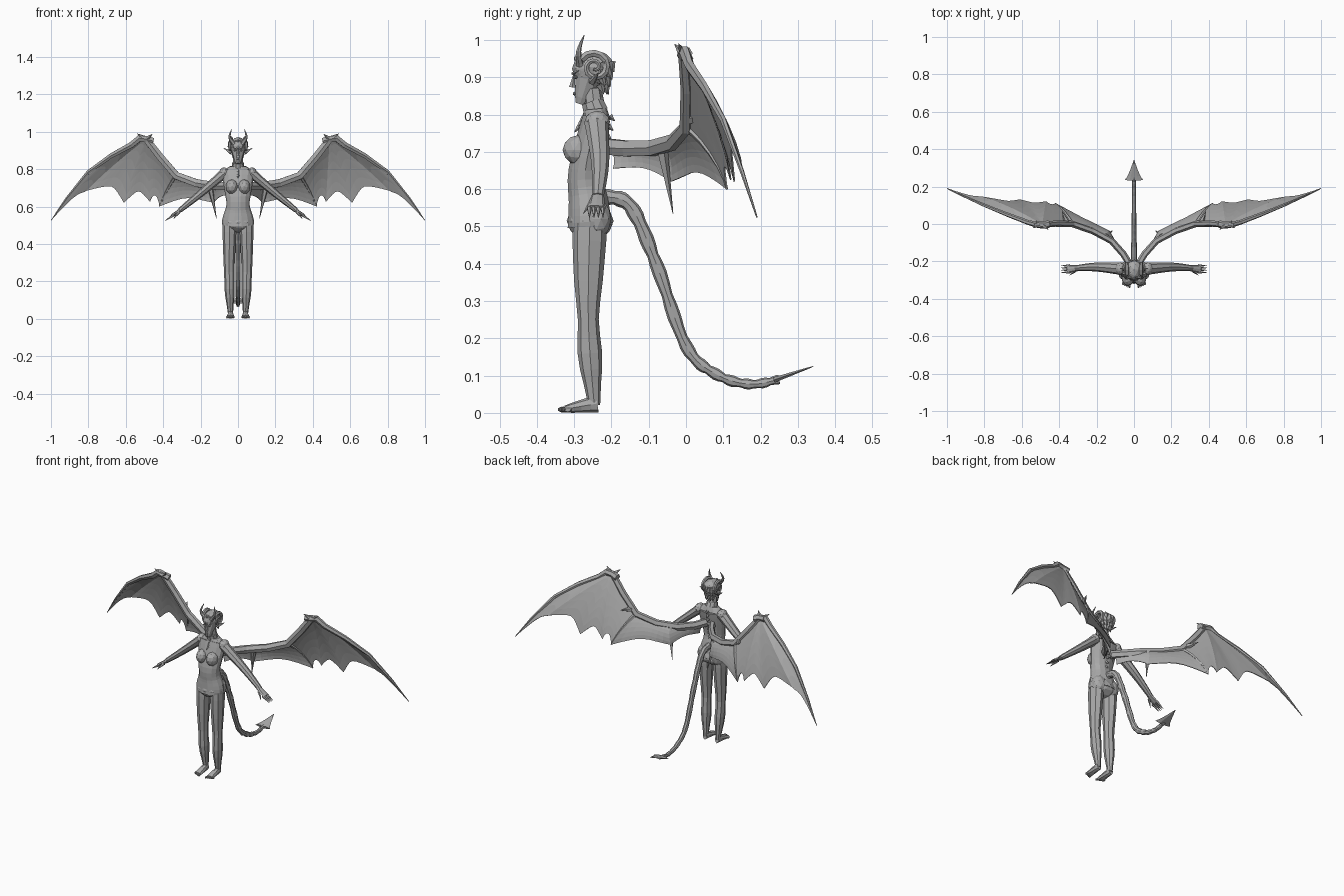
import bpy, bmesh, math
from mathutils import Vector, Matrix

if "Cube" in bpy.data.objects:
    bpy.data.objects.remove(bpy.data.objects["Cube"], do_unlink=True)

SIDE, FRONT, UP = Vector((1, 0, 0)), Vector((0, 1, 0)), Vector((0, 0, 1))
GREY = (.4, .4, .4, 1)
grey = bpy.data.materials.new("plain_grey")
grey.use_nodes = True
grey.diffuse_color = GREY
grey.node_tree.nodes["Principled BSDF"].inputs["Base Color"].default_value = GREY


def finish(name, bm, mirror):
    """Turn the bmesh into an object, doubled across the middle for paired parts."""
    bmesh.ops.recalc_face_normals(bm, faces=bm.faces[:])
    mesh = bpy.data.meshes.new(name)
    bm.to_mesh(mesh)
    bm.free()
    mesh.materials.append(grey)
    part = bpy.data.objects.new(name, mesh)
    bpy.context.collection.objects.link(part)
    if mirror:
        part.modifiers.new("Mirror", 'MIRROR').use_mirror_merge = False
    return part


def spline(points, steps):
    """Sample a smooth curve that passes through every point."""
    points = [Vector(p) for p in points]
    padded = [points[0]] + points + [points[-1]]
    samples = []
    for before, start, end, after in zip(padded, padded[1:], padded[2:], padded[3:]):
        for step in range(steps):
            f = step / steps
            leave, arrive = (end - before) / 2, (after - start) / 2
            ease = f * f * (3 - 2 * f)
            samples.append(start.lerp(end, ease) + leave * f * (1 - f) ** 2
                           - arrive * f * f * (1 - f))
    return samples + [points[-1]]


def taper(start, end):
    return lambda t: start + (end - start) * t


def bump(t, centre):
    return math.exp(-(9 * (t - centre)) ** 2)


def tube(name, points, radius, width=None, ref=SIDE, steps=4, sides=8):
    """Skin rings along a path; width is measured along ref, radius across it."""
    bm = bmesh.new()
    path = spline(points, steps)
    last = len(path) - 1
    rings = []
    for i, centre in enumerate(path):
        t = i / last
        heading = (path[min(i + 1, last)] - path[max(i - 1, 0)]).normalized()
        across = (ref - heading * ref.dot(heading)).normalized()
        over = heading.cross(across) * radius(t)
        across *= (width or radius)(t)
        angles = [math.tau * k / sides for k in range(sides)]
        rings.append([bm.verts.new(centre + across * math.cos(a) + over * math.sin(a))
                      for a in angles])
    for ring, following in zip(rings, rings[1:]):
        for k in range(sides):
            n = (k + 1) % sides
            bm.faces.new((ring[k], ring[n], following[n], following[k]))
    bm.faces.new(rings[0])
    bm.faces.new(rings[-1])
    return finish(name, bm, any(p[0] for p in points))


def ball(name, centre, size, detail=2):
    bm = bmesh.new()
    place = Matrix.Translation(centre) @ Matrix.Diagonal((*size, 1))
    bmesh.ops.create_icosphere(bm, subdivisions=detail, radius=1, matrix=place)
    return finish(name, bm, centre[0] > 0)


def spike(name, start, end, radius, ref=SIDE):
    return tube(name, (start, end), taper(radius, .001), ref=ref, steps=1, sides=5)


# Torso: wide at hips and shoulders, narrow at the waist
tube("torso", [(0, -.257, .5), (0, -.262, .57), (0, -.27, .65), (0, -.24, .79)],
     taper(.062, .038), lambda t: .074 + .012 * math.cos(math.tau * (1.1 * t - .1)), sides=14)
ball("pelvis", (0, -.257, .515), (.085, .063, .055))
tube("shoulders", [(0, -.24, .785), (0, -.243, .815)], taper(.038, .03), taper(.083, .045), sides=12)
ball("shoulder", (.074, -.238, .782), (.026, .034, .028))
tube("neck", [(0, -.243, .8), (0, -.252, .87)], taper(.03, .025))
ball("chest", (.033, -.289, .705), (.033, .042, .04))
ball("buttock", (.042, -.24, .52), (.043, .04, .055))


# Legs with narrow knees and a calf bulge, then feet and toes
def leg_width(t):
    return (.042 - .029 * t + .005 * bump(t, .7)) * min(1, .6 + 4 * t)


tube("leg", [(.045, -.257, .54), (.047, -.262, .25), (.04, -.246, .02)],
     lambda t: 1.22 * leg_width(t) - .006 * bump(t, .48), leg_width, steps=6)
tube("foot", [(.04, -.238, .025), (.04, -.325, .01)], taper(.025, .009), taper(.014, .023))
for i in range(5):
    ball("toe", (.023 + .009 * i, -.333 + .004 * i, .009), (.005, .012, .008), 1)

# Arms, hands and fingers
tube("arm", [(.07, -.24, .78), (.2, -.23, .67), (.31, -.236, .58)],
     taper(.027, .013), taper(.033, .015), FRONT)
tube("palm", [(.3, -.236, .585), (.355, -.241, .55)], taper(.011, .008), taper(.016, .024), FRONT)
for i in range(4):
    y = -.259 + .012 * i
    spike("finger", (.345, y, .553), (.39, y, .524), .008, FRONT)
spike("thumb", (.315, -.25, .57), (.345, -.275, .535), .009, FRONT)

# Head and face
ball("skull", (0, -.25, .923), (.041, .056, .047))
tube("face", [(0, -.258, .91), (0, -.284, .828)], taper(.044, .013), taper(.04, .012), sides=10)
spike("nose", (0, -.305, .873), (0, -.3, .912), .009)
ball("lips", (0, -.298, .856), (.011, .006, .006), 1)
ball("eye", (.017, -.296, .9), (.008, .006, .005), 1)
spike("brow", (.005, -.303, .91), (.032, -.288, .917), .005)
spike("ear", (.036, -.252, .888), (.076, -.235, .912), .011, FRONT)

# Hair: a cap, rows of short pointed locks and curls on the forehead
ball("hair_cap", (0, -.242, .928), (.044, .05, .043))
for row in range(4):
    for k in range(3):
        shrink = .042 - .005 * row
        x, y = shrink * math.sin(k / 2), -.243 + shrink * math.cos(k / 2)
        z = .94 - .02 * row
        spike("hair_lock", (x, y, z), (x * 1.1, y + .008, z - .026), .013)
for k in range(3):
    ball("fringe_curl", (.013 * k, -.29 + .006 * k, .95 - .004 * k), (.009, .012, .01), 1)

# Upright horns and curled side horns
tube("upright_horn", [(.022, -.283, .935), (.045, -.288, .97), (.034, -.273, 1.013)],
     taper(.013, .001), ref=FRONT, sides=7)
curl = []
for i in range(23):
    t = i / 22
    turn = 2.6 - 11 * t
    reach = .041 - .036 * t
    curl.append((.036 + .016 * t, -.245 + reach * math.cos(turn), .927 + reach * math.sin(turn)))
tube("curled_horn", curl, taper(.011, .004), steps=1, sides=6)

# Collar, chest ornament and spine studs
tube("collar", [(0, -.241, .805), (0, -.252, .836)], taper(.035, .03), steps=2, sides=10)
for i in range(4):
    y, z = -.268 - .006 * i, .803 - .012 * i
    spike("chest_ornament", (0, y, z), (0, y - .013, z - .014), .008)
for i in range(8):
    y, z = -.205 - .004 * i, .795 - .026 * i
    spike("spine_stud", (0, y, z), (0, y + .014, z - .012), .01)

# Ridged tail ending in a flat spade
tube("tail", [(0, -.225, .58), (0, -.15, .555), (0, -.08, .4), (0, 0, .18),
              (0, .08, .104), (0, .17, .077), (0, .25, .09)],
     lambda t: .018 - .01 * t + .005 * abs(math.sin(40 * t)), taper(.017, .009), steps=8)
tube("tail_spade", [(0, .235, .088), (0, .342, .125)], taper(.009, .001),
     lambda t: .048 * (1 - t) ** 1.3 + .001, sides=6)

# Wing arm bone and leading edge
root, elbow, wrist, tip = (.02, -.22, .715), (.33, 0, .765), (.49, -.005, .96), (1, .19, .525)
edge = spline([root, (.12, -.09, .71), elbow, wrist, (.57, .01, .93), (.8, .1, .785), tip], 2)
tube("wing_bone", edge, lambda t: .024 - .022 * t ** 3, lambda t: .018 - .016 * t ** 3,
     FRONT, steps=1, sides=6)
tube("wing_knuckle", [(.455, 0, .95), wrist, (.525, 0, .965)], taper(.02, .018), ref=FRONT, sides=6)
spike("knuckle_claw", wrist, (.457, -.03, .988), .016)
spike("knuckle_hook", wrist, (.54, -.02, .99), .016, FRONT)
spike("elbow_claw", (.36, .01, .79), (.385, .07, .8), .016)
spike("wing_spur", (.15, -.065, .71), (.115, -.035, .535), .016, FRONT)

# Ribs bow backward from the bone to the trailing edge; the leading edge is the last
divisions = 6
ribs = []
for start, end in [(root, (.045, -.195, .655)), ((.15, -.065, .715), (.13, -.04, .62)),
                   (elbow, (.42, .11, .6)), (wrist, (.47, .12, .625)),
                   (wrist, (.61, .13, .62)), (wrist, (.81, .145, .685))]:
    straight = spline([start, end], divisions)
    ribs.append([p + (FRONT + UP) * .012 * math.sin(math.pi * i / divisions)
                 for i, p in enumerate(straight)])
tube("wing_finger", ribs[2], taper(.012, .003), ref=FRONT, steps=1, sides=5)
ribs.append(edge[-divisions - 1:])


def along(rib, t):
    s = t * divisions
    k = min(int(s), divisions - 1)
    return rib[k].lerp(rib[k + 1], s - k)


# Membrane panels with a scalloped hem between neighbouring ribs
bm = bmesh.new()
columns = 8
for inner, outer, dip in zip(ribs, ribs[1:], (.2, .25, .2, .2, .2, .12)):
    grid = []
    for i in range(columns + 1):
        u = i / columns
        reach = 1 - dip * math.sin(math.pi * u)
        grid.append([bm.verts.new(along(inner, reach * j / divisions).lerp(
            along(outer, reach * j / divisions), u)) for j in range(divisions + 1)])
    for column, following in zip(grid, grid[1:]):
        for j in range(divisions):
            bm.faces.new((column[j], following[j], following[j + 1], column[j + 1]))
bmesh.ops.remove_doubles(bm, verts=bm.verts[:], dist=.0005)
membrane = finish("wing_membrane", bm, True)
solid = membrane.modifiers.new("Thickness", 'SOLIDIFY')
solid.thickness = .004
solid.offset = 0
